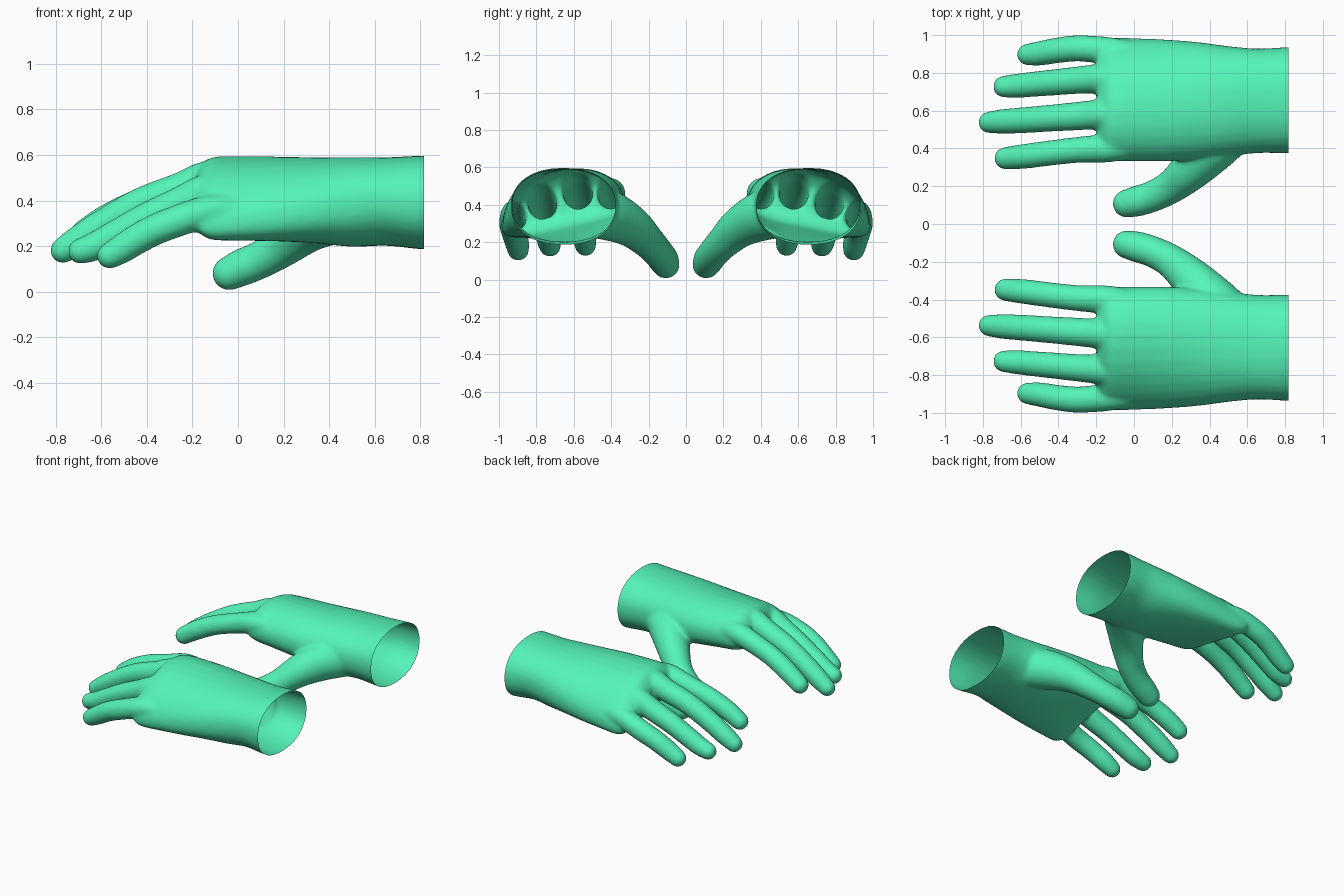
import bpy, bmesh, math
from mathutils import Vector

if "Cube" in bpy.data.objects:
    bpy.data.objects.remove(bpy.data.objects["Cube"])

SEG = 32


def catmull(pts, steps=6):
    # smooth interpolation of tuples of any length
    out = []
    for i in range(len(pts) - 1):
        p = [pts[max(0, min(len(pts) - 1, i + k))] for k in (-1, 0, 1, 2)]
        for s in range(steps):
            t = s / steps
            out.append([0.5 * (2 * b + (c - a) * t + (2 * a - 5 * b + 4 * c - d) * t * t
                               + (3 * b - a - 3 * c + d) * t ** 3) for a, b, c, d in zip(*p)])
    out.append(list(pts[-1]))
    return out


def loft(bm, rings):
    rows = [[bm.verts.new(c) for c in ring] for ring in rings]
    for a, b in zip(rows, rows[1:]):
        for i in range(SEG):
            j = (i + 1) % SEG
            bm.faces.new((a[i], a[j], b[j], b[i]))
    bm.faces.new(rows[0][::-1])
    bm.faces.new(rows[-1])


def digit(bm, pts):
    # rounded tube through (x, y, z, radius)
    path = catmull(pts)
    cen = [Vector(p[:3]) for p in path]
    rad = [p[3] for p in path]
    items = []
    for i, c in enumerate(cen):
        t = (cen[min(i + 1, len(cen) - 1)] - cen[max(i - 1, 0)]).normalized()
        items.append((c, t, rad[i]))
    c, t, r = items[-1]
    for k in range(1, 9):
        a = k / 8 * 1.5
        items.append((c + t * r * math.sin(a), t, r * math.cos(a)))
    rings = []
    for c, t, r in items:
        u = t.cross(Vector((0, 0, 1))).normalized()
        v = u.cross(t)
        rings.append([c + r * (u * math.cos(q) + v * math.sin(q))
                      for q in (2 * math.pi * i / SEG for i in range(SEG))])
    loft(bm, rings)


def palm(bm, sections):
    # sections: x, y centre, z centre, half width, half height, roll slope, arch
    rings = []
    for x, yc, zc, ry, rz, roll, arch in catmull(sections):
        ring = []
        for i in range(SEG):
            q = 2 * math.pi * i / SEG
            dy = ry * math.copysign(abs(math.cos(q)) ** 0.9, math.cos(q))
            dz = rz * math.copysign(abs(math.sin(q)) ** 0.9, math.sin(q))
            ring.append((x, yc + dy, zc + dz + roll * dy - arch * dy * dy))
        rings.append(ring)
    loft(bm, rings)


bm = bmesh.new()
# palm and cuff
palm(bm, [(0.90, .655, .392, .285, .205, 0, 0), (0.80, .655, .392, .281, .205, 0, 0),
          (0.65, .652, .396, .277, .194, 0, 0), (0.50, .650, .394, .292, .196, -.03, .1),
          (0.35, .652, .402, .310, .186, -.08, .25), (0.18, .654, .412, .322, .176, -.14, .4),
          (0.0, .658, .422, .326, .165, -.19, .55), (-.11, .660, .428, .328, .153, -.21, .65),
          (-.16, .660, .427, .322, .122, -.21, .65), (-.195, .658, .425, .30, .07, -.21, .65)])
# index, middle, ring and little fingers
digit(bm, [(.02, .42, .46, .06), (-.13, .402, .468, .075), (-.30, .392, .425, .069),
           (-.45, .375, .378, .067), (-.58, .358, .315, .066), (-.68, .348, .252, .060)])
digit(bm, [(.02, .59, .49, .06), (-.13, .583, .494, .080), (-.25, .575, .448, .077),
           (-.42, .562, .388, .072), (-.58, .550, .302, .069), (-.69, .543, .232, .066),
           (-.768, .538, .182, .057)])
digit(bm, [(.02, .77, .45, .06), (-.13, .772, .440, .079), (-.265, .764, .382, .074),
           (-.40, .752, .322, .070), (-.53, .740, .252, .067), (-.62, .732, .203, .064),
           (-.69, .727, .178, .057)])
digit(bm, [(.02, .90, .36, .06), (-.13, .918, .352, .071), (-.29, .930, .302, .070),
           (-.40, .920, .255, .068), (-.50, .903, .195, .065), (-.562, .897, .158, .058)])
# thumb
digit(bm, [(.56, .54, .36, .13), (.43, .42, .345, .135), (.31, .295, .285, .112),
           (.20, .20, .20, .090), (.10, .147, .142, .083), (.02, .122, .108, .082),
           (-.038, .108, .081, .075)])
bmesh.ops.recalc_face_normals(bm, faces=bm.faces)
me = bpy.data.meshes.new("glove_base")
bm.to_mesh(me)
bm.free()

# fuse the volumes into one skin and soften the joins
base = bpy.data.objects.new("glove_base", me)
bpy.context.collection.objects.link(base)
rm = base.modifiers.new("fuse", 'REMESH')
rm.mode = 'VOXEL'
rm.voxel_size = 0.011
sm = base.modifiers.new("soften", 'SMOOTH')
sm.factor = 0.5
sm.iterations = 14
skin = bpy.data.meshes.new_from_object(base.evaluated_get(bpy.context.evaluated_depsgraph_get()))
bpy.data.objects.remove(base)

mat = bpy.data.materials.new("mint_green")
mat.diffuse_color = (0.09, 0.91, 0.48, 1)
mat.use_nodes = True
mat.node_tree.nodes["Principled BSDF"].inputs["Base Color"].default_value = mat.diffuse_color

# open the cuff, then make the mirrored pair
for name, side in (("right_glove", 1), ("left_glove", -1)):
    bm = bmesh.new()
    bm.from_mesh(skin)
    bmesh.ops.bisect_plane(bm, geom=bm.verts[:] + bm.edges[:] + bm.faces[:],
                           plane_co=(0.817, 0, 0), plane_no=(1, 0, 0), clear_outer=True)
    for v in bm.verts:
        v.co.y *= side
    if side < 0:
        bmesh.ops.reverse_faces(bm, faces=bm.faces)
    for f in bm.faces:
        f.smooth = True
    m = bpy.data.meshes.new(name)
    bm.to_mesh(m)
    bm.free()
    m.materials.clear()
    m.materials.append(mat)
    bpy.context.collection.objects.link(bpy.data.objects.new(name, m))
